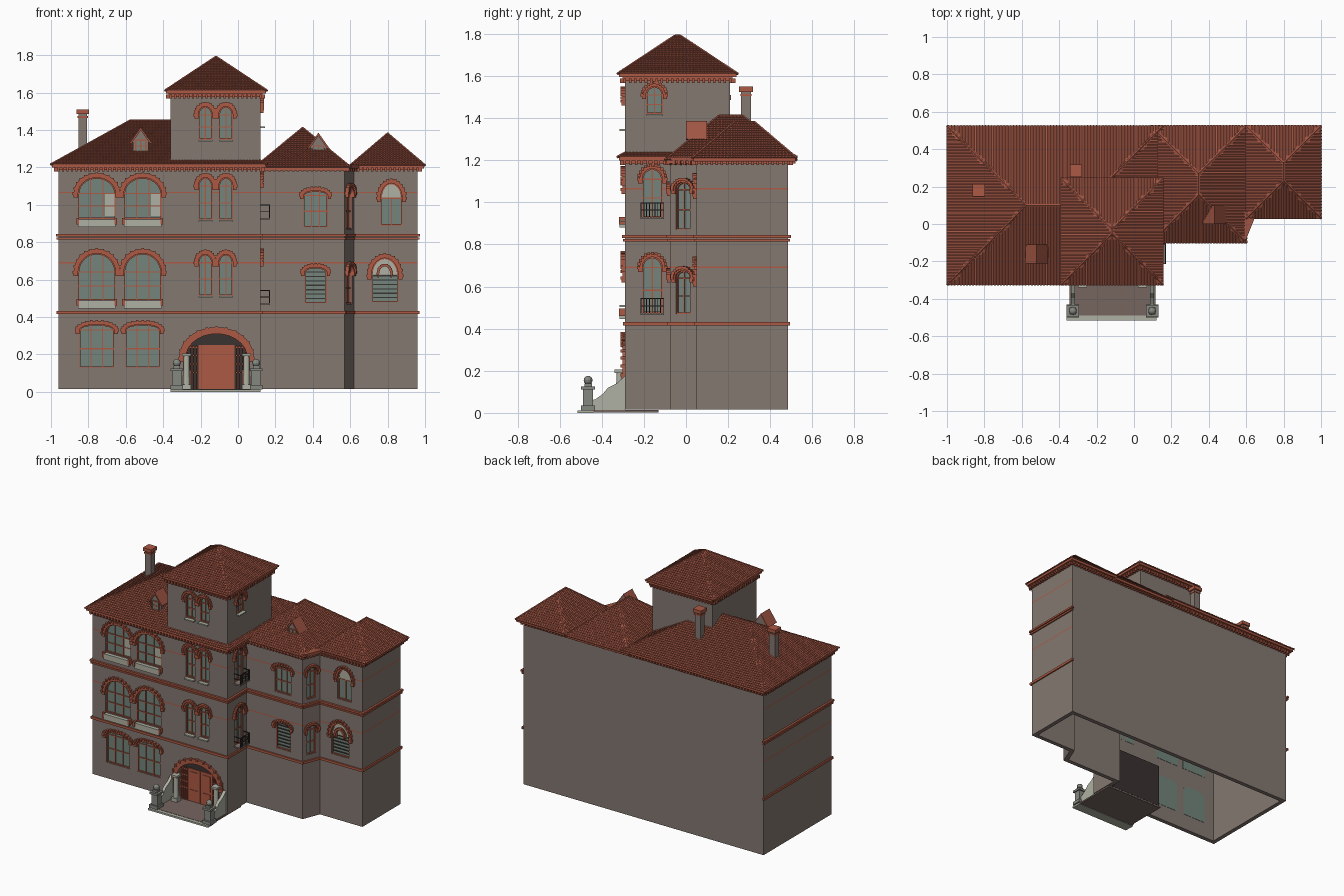
import bpy, bmesh, math
from mathutils import Matrix, Vector

cube = bpy.data.objects.get("Cube")
if cube:
    bpy.data.objects.remove(cube, do_unlink=True)


def material(name, hexa):
    rgb = [int(hexa[i:i + 2], 16) / 255 for i in (0, 2, 4)]
    col = [c / 12.92 if c < 0.04 else ((c + 0.055) / 1.055) ** 2.4 for c in rgb] + [1]
    m = bpy.data.materials.new(name)
    m.use_nodes = True
    m.diffuse_color = col
    m.node_tree.nodes["Principled BSDF"].inputs["Base Color"].default_value = col
    return m


WALL = material("grey_brown_wall", "857871")
TRIM = material("brick_red_trim", "AE5A44")
ROOF = material("terracotta_roof", "A05543")
GLASS = material("green_grey_glass", "73857C")
STONE = material("pale_stone", "B0B1A3")
NEWEL = material("weathered_stone", "858880")
DARK = material("dark_iron", "3A3230")
PAVE = material("brown_paving", "766660")

parts = {}


def part(name, mat):
    return parts.setdefault(name, (bmesh.new(), mat))[0]


def prism(name, mat, pts, y0, y1, M=Matrix()):
    """Outline in local x and z, extruded from y0 to y1."""
    bm = part(name, mat)
    a, b = [[bm.verts.new(M @ Vector((u, y, z))) for u, z in pts] for y in (y0, y1)]
    bm.faces.new(a)
    bm.faces.new(b[::-1])
    for i in range(len(a)):
        bm.faces.new((a[i], a[i - 1], b[i - 1], b[i]))


def box(name, mat, x0, x1, y0, y1, z0, z1, M=Matrix()):
    prism(name, mat, [(x0, z0), (x1, z0), (x1, z1), (x0, z1)], y0, y1, M)


def rod(name, mat, a, b, r, r2=None, sides=8):
    a, b = Vector(a), Vector(b)
    M = Matrix.Translation((a + b) / 2) @ (b - a).to_track_quat('Z', 'Y').to_matrix().to_4x4()
    bmesh.ops.create_cone(part(name, mat), cap_ends=True, segments=sides, radius1=r,
                          radius2=r if r2 is None else r2, depth=(b - a).length, matrix=M)


def frame(x, y, angle=0.0):
    return Matrix.Translation((x, y, 0)) @ Matrix.Rotation(angle, 4, 'Z')


def arc(w, zs, rise, n=14):
    return [(w / 2 * math.cos(math.pi * i / n), zs + rise * math.sin(math.pi * i / n)) for i in range(n + 1)]


def arch(w, z0, zs, rise):
    return [(-w / 2, z0), (w / 2, z0)] + arc(w, zs, rise)


def hood(M, w, zs, rise, t):
    prism("window_hoods", TRIM, arc(w + 2 * t, zs, rise + t) + arc(w, zs, rise)[::-1], -0.012, 0.004, M)
    for u, z in arc(w + 1.8 * t, zs, rise + 0.9 * t, 12):
        box("hood_blocks", TRIM, u - 0.007, u + 0.007, -0.02, 0.0, z - 0.007, z + 0.007, M)
    for s in (-1, 1):
        c = s * (w + t) / 2
        box("hood_brackets", TRIM, c - t / 2, c + t / 2, -0.016, 0.004, zs - 0.02, zs, M)


def window(M, w, z0, zs, rise, t=0.02, nv=1, nh=2, bars=None, sill=0.0):
    shape = arch(w, z0, zs, rise)
    prism("cutter", DARK, shape, -0.05, 0.06, M)
    prism("window_glass", GLASS, shape, 0.014, 0.032, M)
    inner = arch(w - 0.012, z0 + 0.006, zs, rise - 0.006)
    for i in range(len(shape)):
        quad = [shape[i - 1], shape[i], inner[i], inner[i - 1]]
        if (Vector(shape[i]) - Vector(shape[i - 1])).length > 1e-4:
            prism("window_frames", TRIM, quad, 0.004, 0.016, M)
    for i in range(1, nv + 1):
        u = -w / 2 + w * i / (nv + 1)
        top = zs + rise * math.sqrt(1 - (2 * u / w) ** 2)
        box("window_bars", TRIM, u - 0.003, u + 0.003, 0.008, 0.016, z0, top, M)
    for i in range(1, nh + 1):
        z = z0 + (zs - z0) * i / nh
        box("louvres" if bars else "window_bars", bars or TRIM, -w / 2, w / 2, 0.007, 0.016, z - 0.003, z + 0.003, M)
    hood(M, w, zs, rise, t)
    if sill:
        box("window_sills", STONE, -w / 2, w / 2, -0.025, 0.01, z0 - sill, z0 - 0.003, M)
        if sill > 0.02:
            for s in (-1, 1):
                u = s * (w / 2 + 0.002)
                box("sill_brackets", TRIM, u - 0.007, u + 0.007, -0.028, 0.0, z0 - 0.03, z0 + 0.005, M)


# Wall outlines, counter-clockwise
MAIN = [(-0.96, -0.29), (0.12, -0.29), (0.12, -0.075), (0.57, -0.075), (0.62, 0.05), (0.96, 0.05), (0.96, 0.485), (-0.96, 0.485)]
TOWER = [(-0.36, -0.29), (0.12, -0.29), (0.12, 0.21), (-0.36, 0.21)]


def edges(outline):
    for i, a in enumerate(outline):
        b = outline[(i + 1) % len(outline)]
        yield frame(*a, math.atan2(b[1] - a[1], b[0] - a[0])), math.dist(a, b), b[0] < a[0] and a[1] > 0


# Windows of the main front
for x in (-0.755, -0.51):
    M = frame(x, -0.29)
    window(M, 0.2, 0.925, 1.06, 0.085, 0.024, 2, 2, sill=0.045)
    window(M, 0.2, 0.49, 0.64, 0.1, 0.024, 2, 2, sill=0.045)
    window(M, 0.185, 0.13, 0.33, 0.03, 0.02, 2, 2)
    box("curtains", STONE, 0.045, 0.094, 0.009, 0.013, 0.94, 1.06, M)
for x in (-0.175, -0.065):
    for z0, zs in ((0.92, 1.1), (0.515, 0.69), (1.35, 1.48)):
        window(frame(x, -0.29), 0.075, z0, zs, 0.045, sill=0.012)

# Windows with balconies on the inner side wall
side = frame(0.12, -0.16, math.pi / 2)
for z0, zs in ((0.93, 1.11), (0.475, 0.69)):
    window(side, 0.095, z0, zs, 0.05)
    box("balcony_floors", WALL, -0.055, 0.055, -0.05, 0.0, z0 - 0.01, z0, side)
    for z in (z0 + 0.03, z0 + 0.065):
        box("balcony_rails", DARK, -0.055, 0.055, -0.05, -0.045, z, z + 0.005, side)
        for u in (-0.055, 0.05):
            box("balcony_rails", DARK, u, u + 0.005, -0.05, 0.0, z, z + 0.005, side)
    for i in range(9):
        u = -0.055 + i * 0.0131
        box("balcony_rails", DARK, u, u + 0.004, -0.05, -0.046, z0, z0 + 0.07, side)
window(frame(0.12, -0.15, math.pi / 2), 0.08, 1.42, 1.51, 0.04, sill=0.01)

# Windows of the two wings and the angled wall between them
wing, angled = frame(0.415, -0.075), frame(0.595, -0.0125, math.atan2(0.125, 0.05))
window(wing, 0.13, 0.88, 1.05, 0.025, 0.018, 2, 2)
window(wing, 0.12, 0.475, 0.64, 0.025, 0.018, 0, 7, DARK)
for z0, zs in ((0.87, 1.06), (0.47, 0.64)):
    window(angled, 0.075, z0, zs, 0.035, 0.016)
end_high, end_low = frame(0.82, 0.05), frame(0.785, 0.05)
window(end_high, 0.115, 0.89, 1.035, 0.08, 0.02, 1, 1)
window(end_low, 0.145, 0.48, 0.62, 0.095, 0.022, 0, 6, DARK)
for M, w, zs, rise in ((end_high, 0.1, 1.04, 0.07), (end_low, 0.13, 0.626, 0.083)):
    prism("arch_panels", STONE, arc(w, zs, rise), 0.006, 0.013, M)
hood(end_low @ Matrix.Translation((0, 0.004, 0)), 0.06, 0.63, 0.04, 0.008)

# Entrance
DOOR_X = -0.115
door = frame(DOOR_X, -0.29)
prism("cutter", DARK, arch(0.33, -0.02, 0.18, 0.13), -0.05, 0.06, door)
box("entrance_lobby", DARK, -0.22, 0.22, 0.031, 0.16, 0.015, 0.33, door)
hood(door, 0.33, 0.18, 0.13, 0.036)
for s in (-1, 1):
    D = door @ Matrix.Translation((s * 0.049, 0, 0))
    box("door_leaves", TRIM, -0.048, 0.048, 0.024, 0.032, 0.015, 0.25, D)
    for z0, z1 in ((0.035, 0.1), (0.12, 0.23)):
        box("door_panels", TRIM, -0.032, 0.032, 0.02, 0.026, z0, z1, D)
    for i in range(4):
        u, z = s * (0.107 + i * 0.016), 0.1 + i * 0.045
        box("door_lattice", TRIM, u - 0.003, u + 0.003, 0.02, 0.032, 0.015, 0.25, door)
        box("door_lattice", TRIM, min(s * 0.1, s * 0.165), max(s * 0.1, s * 0.165), 0.02, 0.032, z, z + 0.006, door)
    # Columns, stair walls and newel posts
    x = DOOR_X + s * 0.16
    rod("entrance_columns", STONE, (x, -0.315, 0.04), (x, -0.315, 0.19), 0.019, 0.015, 12)
    for z0, z1 in ((0.015, 0.04), (0.19, 0.205)):
        box("column_blocks", STONE, x - 0.024, x + 0.024, -0.339, -0.29, z0, z1)
    x = DOOR_X + s * 0.212
    slope = [(-0.45, 0.012), (-0.29, 0.012), (-0.29, 0.175), (-0.33, 0.14), (-0.37, 0.12),
             (-0.395, 0.09), (-0.43, 0.065), (-0.45, 0.06)]
    prism("stair_walls", STONE, slope, -0.011, 0.011, frame(x, 0, math.pi / 2))
    for r, z0, z1 in ((0.034, 0.012, 0.035), (0.024, 0.035, 0.11), (0.033, 0.11, 0.125), (0.018, 0.125, 0.14)):
        box("newel_posts", NEWEL, x - r, x + r, -0.465 - r, -0.465 + r, z0, z1)
    bmesh.ops.create_uvsphere(part("newel_balls", NEWEL), u_segments=12, v_segments=8, radius=0.021,
                              matrix=Matrix.Translation((x, -0.465, 0.155)))
box("entrance_floor", PAVE, -0.345, 0.115, -0.49, -0.13, 0.003, 0.014)
box("front_step", STONE, -0.36, 0.12, -0.515, -0.44, 0.0, 0.012)

# String courses, cornices and dentils
for M, length, back in edges(MAIN):
    if not back:
        for z0, z1, out in ((0.415, 0.432, 0.01), (0.815, 0.826, 0.01), (0.831, 0.844, 0.014)):
            box("string_courses", TRIM, -out, length + out, -out, 0.002, z0, z1, M)
for outline, z in ((MAIN, 1.185), (TOWER, 1.575)):
    for M, length, back in edges(outline):
        box("cornices", TRIM, -0.012, length + 0.012, -0.012, 0.002, z, z + 0.02, M)
        n = int(length / 0.024)
        for i in range(n + 1):
            u = length * i / n
            box("dentils", TRIM, u - 0.006, u + 0.006, -0.024, 0.0, z - 0.008, z + 0.014, M)


# Hipped roofs with tile courses
def hip_roof(name, x0, x1, y0, y1, z, apex, w=0.0165):
    box(name + "_eaves", TRIM, x0 + 0.006, x1 - 0.006, y0 + 0.006, y1 - 0.006, z - 0.016, z)
    h = min(x1 - x0, y1 - y0) / 2
    base = [Vector(p) for p in ((x0, y0, z), (x1, y0, z), (x1, y1, z), (x0, y1, z))]
    r0, r1 = Vector((x0 + h, y0 + h, apex)), Vector((x1 - h, y1 - h, apex))
    tops = [r0, r1, r1, r0] if x1 - x0 > y1 - y0 else [r0, r0, r1, r1]
    bm = part(name, ROOF)
    bm.faces.new([bm.verts.new(p) for p in base[::-1]])
    for i in range(4):
        a, b, c, d = base[i], base[(i + 1) % 4], tops[(i + 1) % 4], tops[i]
        bm.faces.new([bm.verts.new(p) for p in ((a, b, c) if (c - d).length < 1e-5 else (a, b, c, d))])
        e = (b - a).normalized()
        g = (d - a) - e * (d - a).dot(e)
        up, length = e.cross(g).normalized(), (b - a).length
        left, right = (d - a).dot(e), (c - b).dot(e)
        rows = round(g.length / w)
        for r in range(rows):
            t0, t1 = r / rows, (r + 1) / rows
            for k in range(math.ceil(length / w)):
                pts = []
                for t, lift in ((t0, 0.004), (t1, 0.0005)):
                    lo, hi = [min(max(s, left * t), length + right * t) for s in (k * w, (k + 1) * w)]
                    for s, bump in ((lo, 0), ((lo + hi) / 2, 0.003 if hi - lo > w / 2 else 0), (hi, 0)):
                        pts.append(a + e * s + g * t + up * (lift + bump))
                if (pts[2] - pts[0]).length < 1e-4:
                    continue
                v = [bm.verts.new(p) for p in pts]
                bm.faces.new((v[0], v[1], v[4], v[3]))
                bm.faces.new((v[1], v[2], v[5], v[4]))
                foot = [bm.verts.new(pts[j] - up * 0.004) for j in (0, 2)]
                bm.faces.new((foot[0], foot[1], v[2], v[1], v[0]))
        rod("hip_caps", ROOF, a, d, 0.007, sides=6)
    if (r1 - r0).length > 1e-3:
        rod("ridge_caps", ROOF, r0, r1, 0.007, sides=6)


hip_roof("main_roof", -1, 0.155, -0.325, 0.525, 1.215, 1.45)
hip_roof("middle_wing_roof", 0.09, 0.602, -0.1, 0.525, 1.2, 1.41)
hip_roof("end_wing_roof", 0.6, 1, 0.03, 0.525, 1.21, 1.38)
hip_roof("tower_roof", -0.39, 0.155, -0.325, 0.245, 1.61, 1.79)
prism("angled_eave", ROOF, [(0, 1.195), (0.15, 1.195), (0.15, 1.215), (0, 1.215)], -0.02, 0.06,
      frame(0.575, -0.09, math.atan2(0.125, 0.05)))

# Chimneys
for x, y, top in ((-0.83, 0.18, 1.51), (-0.31, 0.285, 1.55)):
    box("chimneys", WALL, x - 0.023, x + 0.023, y - 0.023, y + 0.023, 1.3, top - 0.02)
    box("chimney_caps", TRIM, x - 0.033, x + 0.033, y - 0.033, y + 0.033, top - 0.025, top)
    box("chimney_collars", TRIM, x - 0.027, x + 0.027, y - 0.027, y + 0.027, top - 0.045, top - 0.035)

# Dormers
for x, y, z in ((-0.52, -0.21, 1.33), (0.43, 0.0, 1.3)):
    M = frame(x, y)
    prism("dormer_walls", WALL, [(-0.042, z - 0.08), (0.042, z - 0.08), (0.042, z + 0.01), (0, z + 0.07), (-0.042, z + 0.01)], 0.012, 0.1, M)
    prism("dormer_roofs", ROOF, [(-0.06, z), (-0.05, z - 0.004), (0, z + 0.068), (0.05, z - 0.004), (0.06, z), (0, z + 0.085)], 0, 0.1, M)
    box("dormer_windows", GLASS, -0.025, 0.025, 0.008, 0.013, z - 0.05, z + 0.015, M)
    for u in (-0.027, 0, 0.027):
        box("dormer_frames", TRIM, u - 0.003, u + 0.003, 0.004, 0.013, z - 0.05, z + 0.015, M)
    for zz in (z - 0.052, z - 0.018, z + 0.012):
        box("dormer_frames", TRIM, -0.03, 0.03, 0.004, 0.013, zz, zz + 0.006, M)

# Turn the collected parts into objects
for name, (bm, mat) in parts.items():
    bmesh.ops.remove_doubles(bm, verts=bm.verts, dist=1e-6)
    if not name.endswith("_roof"):
        bmesh.ops.recalc_face_normals(bm, faces=bm.faces)
    mesh = bpy.data.meshes.new(name)
    bm.to_mesh(mesh)
    bm.free()
    mesh.materials.append(mat)
    bpy.context.collection.objects.link(bpy.data.objects.new(name, mesh))
cutter = bpy.data.objects["cutter"]
cutter.hide_render = True


# Hollow walls with painted bands and cut openings
def walls(name, outline, levels):
    bm = bmesh.new()
    rings = [[bm.verts.new((x, y, z)) for x, y in outline] for z in levels]
    for r in range(len(levels) - 1):
        for i in range(len(outline)):
            j = (i + 1) % len(outline)
            f = bm.faces.new((rings[r][i], rings[r][j], rings[r + 1][j], rings[r + 1][i]))
            f.normal_update()
            f.material_index = int(levels[r + 1] - levels[r] < 0.02 and f.normal.y < 0.5)
    mesh = bpy.data.meshes.new(name)
    bm.to_mesh(mesh)
    bm.free()
    mesh.materials.append(WALL)
    mesh.materials.append(TRIM)
    ob = bpy.data.objects.new(name, mesh)
    bpy.context.collection.objects.link(ob)
    solid = ob.modifiers.new("thickness", 'SOLIDIFY')
    solid.thickness, solid.offset, solid.use_even_offset = 0.03, -1, True
    cut = ob.modifiers.new("openings", 'BOOLEAN')
    cut.operation, cut.solver, cut.object = 'DIFFERENCE', 'EXACT', cutter
    bpy.context.view_layer.objects.active = ob
    for m in ("thickness", "openings"):
        bpy.ops.object.modifier_apply(modifier=m)


walls("main_walls", MAIN, (0.015, 0.687, 0.694, 1.062, 1.069, 1.2))
walls("tower_walls", TOWER, (1.2, 1.6))
bpy.data.objects.remove(cutter, do_unlink=True)
